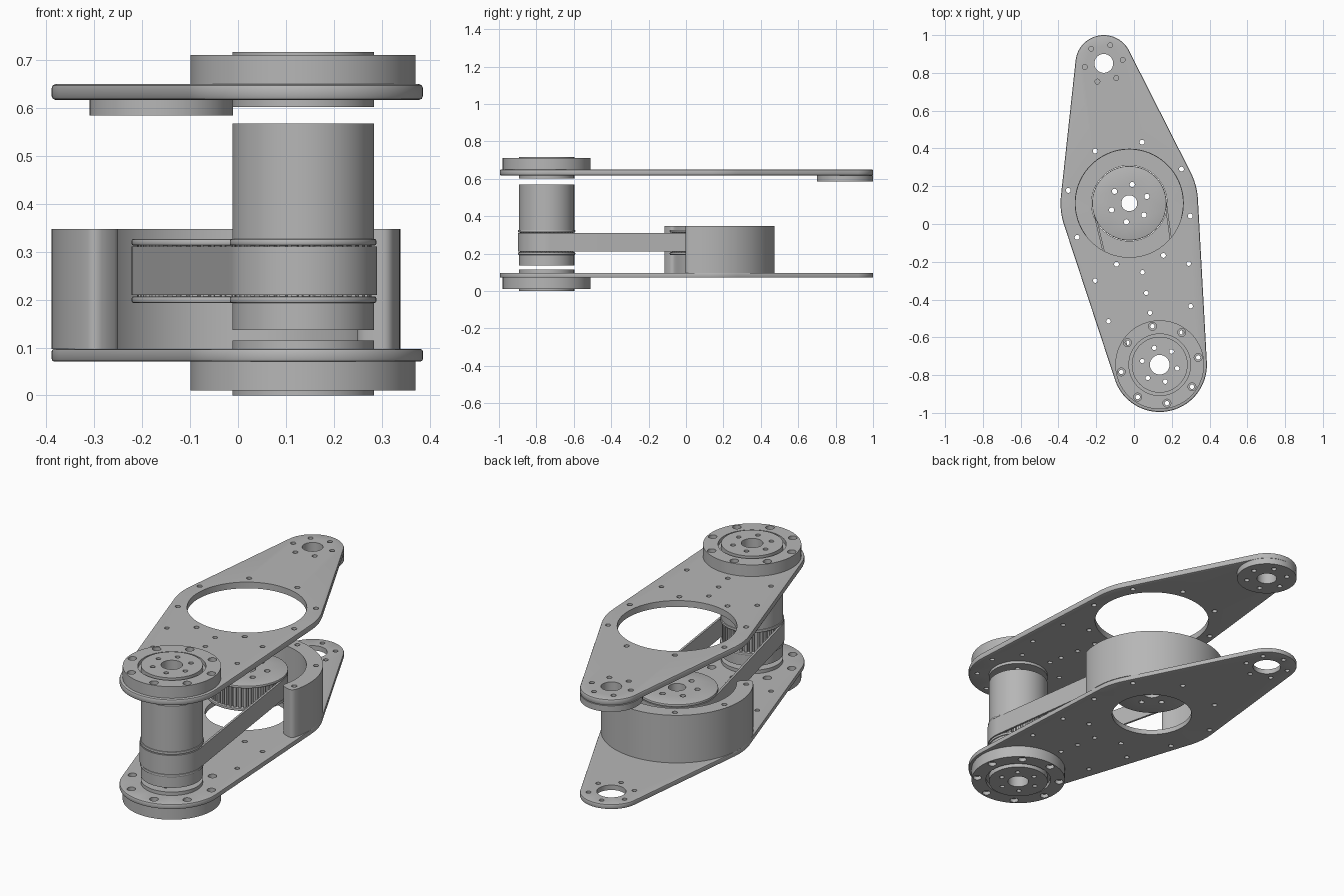
import bpy, bmesh, math
from mathutils import Vector
from mathutils.geometry import convex_hull_2d

if "Cube" in bpy.data.objects:
    bpy.data.objects.remove(bpy.data.objects["Cube"])

grey = bpy.data.materials.new("machined_grey")
grey.use_nodes = True
colour = (0.47, 0.47, 0.47, 1)
grey.diffuse_color = colour
grey.node_tree.nodes["Principled BSDF"].inputs["Base Color"].default_value = colour

# Joint centres and the direction of the arm
FRONT = Vector((0.136, -0.745))
MID = Vector((-0.025, 0.11))
BACK = Vector((-0.16, 0.85))
AXIS = math.atan2(FRONT.y - MID.y, FRONT.x - MID.x)
TILT = math.degrees(AXIS) + 90


def polar(c, r, a):
    return Vector((c.x + r * math.cos(a), c.y + r * math.sin(a)))


def circle(c, r, n=64):
    return [polar(c, r, math.tau * i / n) for i in range(n)]


def bolts(c, ring, r, n, phase):
    return [circle(polar(c, ring, math.radians(phase) + math.tau * i / n), r, 16)
            for i in range(n)]


def hull(*discs):
    pts = [p for c, r in discs for p in circle(c, r, 128)]
    return [pts[i] for i in convex_hull_2d(pts)]


def gear(c, r, depth, teeth):
    pts = []
    for i in range(teeth):
        for f, rr in ((0, r), (0.5, r), (0.6, r - depth), (0.9, r - depth)):
            pts.append(polar(c, rr, math.tau * (i + f) / teeth))
    return pts


def slab(name, outer, holes, z0, z1, bevel=0):
    """Extrude an outline with holes, optionally rounding its outer rims."""
    bm = bmesh.new()
    edges, rim = [], set()
    for k, loop in enumerate([outer] + holes):
        vs = [bm.verts.new((p.x, p.y, z0)) for p in loop]
        edges += [bm.edges.new((vs[i - 1], vs[i])) for i in range(len(vs))]
        if k == 0:
            rim = set(vs)
    bmesh.ops.triangle_fill(bm, edges=edges, use_beauty=True, use_dissolve=False,
                            normal=(0, 0, 1))
    rim_xy = {(v.co.x, v.co.y) for v in rim}
    ext = bmesh.ops.extrude_face_region(bm, geom=bm.faces[:], use_keep_orig=True)
    top = [g for g in ext["geom"] if isinstance(g, bmesh.types.BMVert)]
    bmesh.ops.translate(bm, verts=top, vec=(0, 0, z1 - z0))
    bmesh.ops.recalc_face_normals(bm, faces=bm.faces[:])
    if bevel:
        on_rim = lambda v: (v.co.x, v.co.y) in rim_xy
        sel = [e for e in bm.edges if len(e.link_faces) == 2
               and all(on_rim(v) for v in e.verts)
               and abs(e.verts[0].co.z - e.verts[1].co.z) < 1e-6
               and e.calc_face_angle(0) > 1]
        bmesh.ops.bevel(bm, geom=sel, offset=bevel, segments=2, profile=0.5,
                        affect='EDGES')
    mesh = bpy.data.meshes.new(name)
    bm.to_mesh(mesh)
    bm.free()
    mesh.materials.append(grey)
    mesh.shade_smooth()
    mesh.set_sharp_from_angle(angle=math.radians(30))
    ob = bpy.data.objects.new(name, mesh)
    bpy.context.collection.objects.link(ob)
    return ob


# Shared hole patterns
frame_bolts = bolts(MID, 0.33, 0.013, 8, TILT + 22.5)
ring_bolts = bolts(FRONT, 0.207, 0.012, 8, TILT)
ring_bores = bolts(FRONT, 0.207, 0.021, 8, TILT)
hub_holes = bolts(FRONT, 0.094, 0.012, 6, 48) + [circle(FRONT, 0.052, 32)]
spacer_spots = [(0.045, -0.255), (0.065, -0.365), (0.085, -0.47), (-0.205, -0.3),
                (-0.135, -0.515), (0.29, -0.21), (0.3, -0.435)]
spacer_holes = [circle(Vector(p), 0.012, 16) for p in spacer_spots]
tip_holes = bolts(BACK, 0.102, 0.013, 6, TILT) + [circle(BACK, 0.05, 32)]

# Arm plates
outline = hull((FRONT, 0.25), (MID, 0.364), (BACK, 0.15))
common = frame_bolts + spacer_holes + [circle(FRONT, 0.147)]
slab("upper_plate", outline, common + ring_bolts + tip_holes + [circle(MID, 0.286, 96)],
     0.617, 0.65, 0.008)
slab("lower_plate", outline, common + ring_bores + [circle(MID, 0.2), circle(BACK, 0.07, 32)]
     + bolts(BACK, 0.11, 0.012, 6, 40), 0.071, 0.097, 0.005)
slab("tip_boss", circle(BACK, 0.15), tip_holes, 0.585, 0.617)

# Bearings at the front joint: flanged ring with groove, and inner hub
for side, base, cap, hub in (("upper", (0.65, 0.69), (0.69, 0.711), (0.602, 0.717)),
                             ("lower", (0.03, 0.071), (0.01, 0.03), (0, 0.115))):
    slab(side + "_bearing_base", circle(FRONT, 0.235, 96),
         ring_bolts + [circle(FRONT, 0.147)], *base)
    slab(side + "_bearing_cap", circle(FRONT, 0.235, 96),
         ring_bores + [circle(FRONT, 0.163)], *cap)
    slab(side + "_bearing_hub", circle(FRONT, 0.148), hub_holes, *hub)

# Front shaft drum with its toothed pulley
slab("drum_bottom", circle(FRONT, 0.148), hub_holes, 0.137, 0.195)
slab("drum_top", circle(FRONT, 0.148), hub_holes, 0.325, 0.568)
slab("front_pulley", gear(FRONT, 0.143, 0.01, 36), hub_holes, 0.207, 0.313)

# Rear toothed pulley
pulley_holes = bolts(MID, 0.1, 0.014, 6, 21) + [circle(MID, 0.042, 32)]
slab("rear_pulley", gear(MID, 0.186, 0.012, 48), pulley_holes, 0.207, 0.313)

# Pulley flanges
for name, c, r, holes in (("front", FRONT, 0.153, hub_holes),
                          ("rear", MID, 0.197, pulley_holes)):
    slab(name + "_flange_low", circle(c, r), holes, 0.193, 0.207, 0.004)
    slab(name + "_flange_high", circle(c, r), holes, 0.313, 0.327, 0.004)

# Drive belt
slab("belt", hull((FRONT, 0.154), (MID, 0.197)), [hull((FRONT, 0.143), (MID, 0.186))],
     0.21, 0.311)

# Curved housing, open toward the front joint
start, sweep = AXIS + math.radians(67), math.radians(226)
arc = [start + sweep * i / 72 for i in range(73)]


def rounded_end(a, sign):
    pts = []
    for i in range(1, 12):
        t = math.pi * i / 12
        c, s = math.cos(t), math.sin(t)
        r = 0.324 + 0.04 * math.copysign(abs(c) ** 0.6, c)
        pts.append(polar(MID, r, a + sign * math.radians(7) * s ** 0.6))
    return pts


housing = [polar(MID, 0.364, a) for a in arc] + rounded_end(arc[-1], 1)
housing += [polar(MID, 0.284, a) for a in reversed(arc)] + rounded_end(arc[0], -1)[::-1]
arm_bolts = [h for h in frame_bolts
             if math.cos(math.atan2(*(sum(h, Vector((0, 0))) / 16 - MID).yx) - AXIS) < 0.6]
slab("housing", housing, arm_bolts, 0.097, 0.348)
